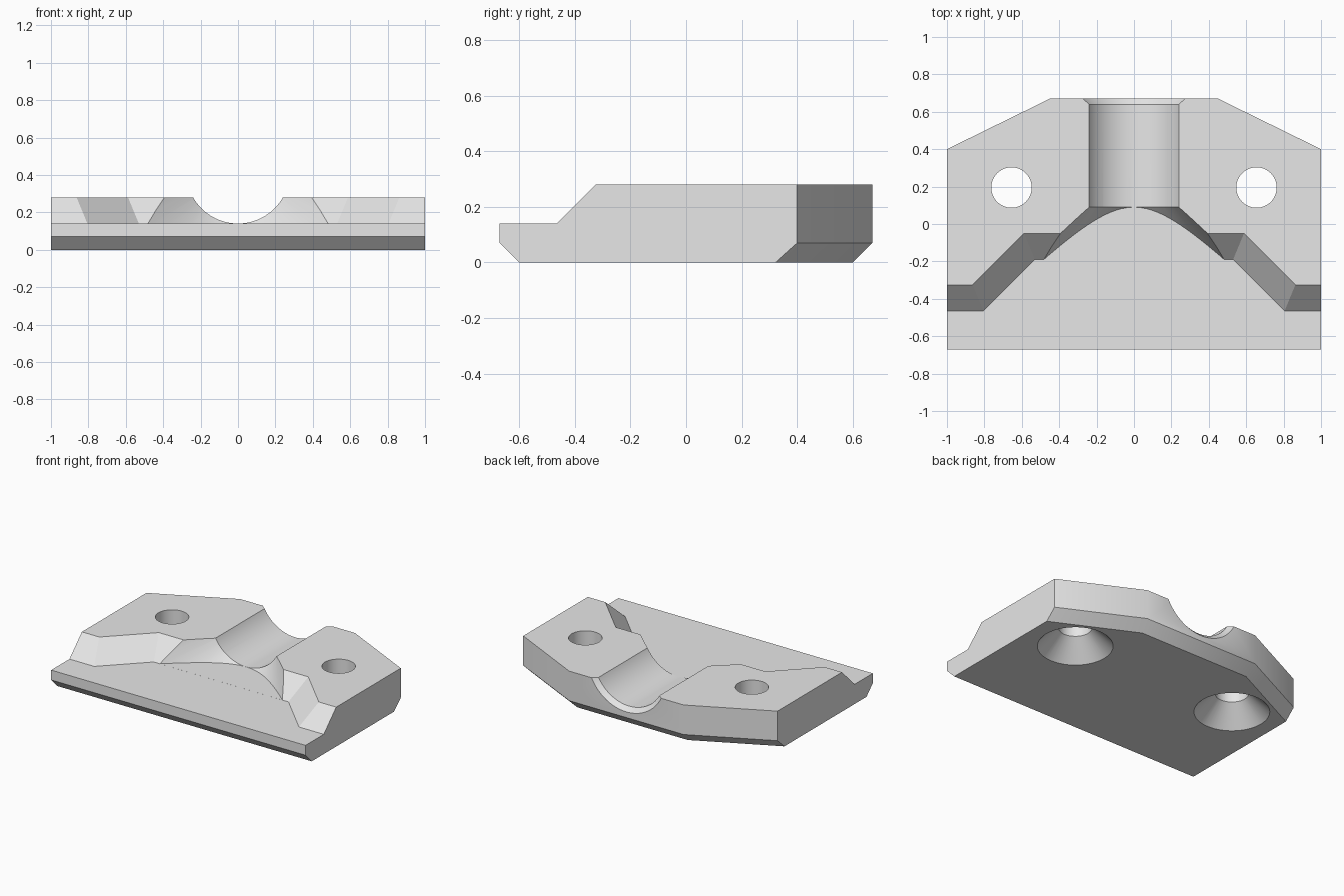
import bpy, bmesh
from math import cos, sin, pi, radians
from mathutils import Vector

cube = bpy.data.objects.get("Cube")
if cube:
    bpy.data.objects.remove(cube, do_unlink=True)

HEIGHT, FLOOR, BEVEL = 0.28, 0.14, 0.07
SEGMENTS = 64

grey = bpy.data.materials.new("plain grey")
grey.use_nodes = True
grey.diffuse_color = (0.8, 0.8, 0.8, 1)
grey.node_tree.nodes["Principled BSDF"].inputs["Base Color"].default_value = (0.8, 0.8, 0.8, 1)


def loft(name, rings, cut_below=None):
    """Solid through matching rings of points, optionally trimmed flat below a height."""
    bm = bmesh.new()
    loops = [[bm.verts.new(p) for p in ring] for ring in rings]
    for a, b in zip(loops, loops[1:]):
        for i in range(len(a)):
            j = (i + 1) % len(a)
            bm.faces.new((a[i], a[j], b[j], b[i]))
    bm.faces.new(loops[0])
    bm.faces.new(loops[-1])
    if cut_below is not None:
        geom = bm.verts[:] + bm.edges[:] + bm.faces[:]
        bmesh.ops.bisect_plane(bm, geom=geom, plane_co=(0, 0, cut_below),
                               plane_no=(0, 0, 1), clear_inner=True)
        rim = [e for e in bm.edges if e.is_boundary]
        bmesh.ops.holes_fill(bm, edges=rim)
    bmesh.ops.recalc_face_normals(bm, faces=bm.faces[:])
    mesh = bpy.data.meshes.new(name)
    bm.to_mesh(mesh)
    bm.free()
    mesh.materials.append(grey)
    obj = bpy.data.objects.new(name, mesh)
    bpy.context.collection.objects.link(obj)
    return obj


def circle(centre, radius, u, v):
    """Ring of points around a centre in the plane of u and v."""
    c, u, v = Vector(centre), Vector(u), Vector(v)
    steps = [2 * pi * (i + 0.5) / SEGMENTS for i in range(SEGMENTS)]
    return [c + radius * (cos(t) * u + sin(t) * v) for t in steps]


def mirrored(half):
    """Close a right-hand half outline with its mirror image."""
    return half + [(-x, y) for x, y in reversed(half)]


def at(outline, z):
    return [(x, y, z) for x, y in outline]


# Plate with clipped back corners and bevelled lower front and back edges
outline = mirrored([(1, -0.67), (1, 0.4), (0.45, 0.67)])
foot = mirrored([(1, -0.6), (1, 0.322), (0.434, 0.6)])
plate = loft("mounting_plate", [at(foot, 0), at(outline, BEVEL), at(outline, HEIGHT)])

# Front step with sloping walls
low = [(1.3, -0.465), (0.805, -0.465), (0.53, -0.19)]
rise = 2 * FLOOR
shift = rise * 0.4142
high = [(1.3, low[0][1] + rise)] + [(x + shift, y + rise) for x, y in low[1:]]
front = [(1.3, -0.9)]
step = loft("step_cutter", [at(mirrored(front + low), FLOOR),
                            at(mirrored(front + high), FLOOR + rise)])

# Round channel, widening at the back edge
RADIUS, AXIS = 0.276, 0.4163
X, Y, Z = (1, 0, 0), (0, 1, 0), (0, 0, 1)
channel = loft("channel_cutter", [circle((0, y, AXIS), r, X, Z) for y, r in
               ((-0.2, RADIUS), (0.64, RADIUS), (0.8, RADIUS + 0.16))])

# Flared mouth of the channel, flat at the step floor
mouth = loft("mouth_cutter", [circle((0, y, AXIS), RADIUS + 0.09 - y, X, Z)
                              for y in (0.2, -0.3)], FLOOR + 0.0002)

# Screw holes, countersunk from below
holes = [loft("hole_cutter", [circle((side * 0.655, 0.195, z), r, X, Y) for z, r in
              ((-0.1, 0.343), (0.135, 0.108), (0.5, 0.108))]) for side in (-1, 1)]

# Cut everything out of the plate
cutters = [step, mouth, channel] + holes
for cutter in cutters:
    mod = plate.modifiers.new(cutter.name, "BOOLEAN")
    mod.operation = "DIFFERENCE"
    mod.solver = "EXACT"
    mod.object = cutter
bpy.context.view_layer.update()
evaluated = plate.evaluated_get(bpy.context.evaluated_depsgraph_get())
result = bpy.data.meshes.new_from_object(evaluated)
plate.modifiers.clear()
plate.data = result
for cutter in cutters:
    bpy.data.objects.remove(cutter, do_unlink=True)

# Smooth round walls, flat level faces
for obj in bpy.context.selected_objects:
    obj.select_set(False)
plate.select_set(True)
bpy.context.view_layer.objects.active = plate
bpy.ops.object.shade_smooth_by_angle(angle=radians(30))
for face in plate.data.polygons:
    if abs(face.normal.z) > 0.9999 and face.area > 0.1:
        face.use_smooth = False
